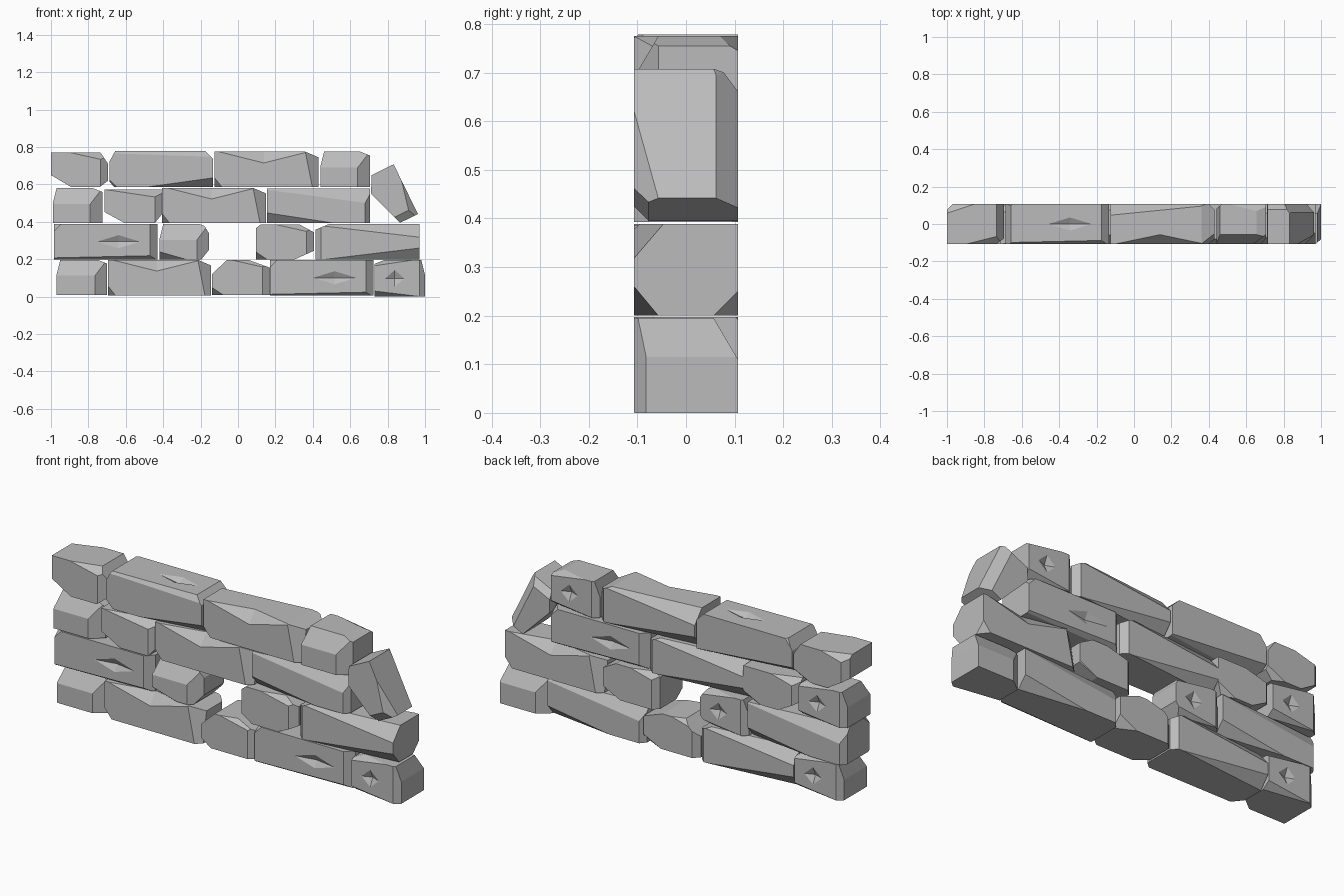
import bpy
import bmesh
import math
from mathutils import Vector

default_cube = bpy.data.objects.get("Cube")
if default_cube:
    bpy.data.objects.remove(default_cube, do_unlink=True)

GREY = (.5, .5, .5, 1)
stone_grey = bpy.data.materials.new("stone_grey")
stone_grey.use_nodes = True
stone_grey.diffuse_color = GREY
shader = next(n for n in stone_grey.node_tree.nodes if n.type == "BSDF_PRINCIPLED")
shader.inputs["Base Color"].default_value = GREY
shader.inputs["Roughness"].default_value = .9

HALF_DEPTH = .107

# Each stone kind: chips as signed depths from a corner (zero means a whole edge),
# and one dent as (relative position, radii)
KINDS = {
    "long_dented": {
        "chips": [(-.6, .05, .08), (.36, .05, -.055), (.04, -.04, 0),
                  (-.025, .03, 0), (-.04, -.05, .04), (.9, -.03, -.02)],
        "dent": ((.25, -1, 0), (.115, .02, .035)),
    },
    "long_chipped": {
        "chips": [(-.6, .06, .07), (-.5, .05, -.06), (.07, -.06, .35),
                  (-.04, -.05, -.05), (.07, 0, .03), (.03, .03, 0)],
        "dent": ((-.05, -1, 1), (.24, .05, .06)),
    },
    "short_dented": {
        "chips": [(0, .05, .085), (-.065, .05, 0), (.02, 0, .08),
                  (-.25, -.04, -.03), (-.05, 0, .02), (-.2, -.05, .03),
                  (.03, -.025, 0)],
        "dent": ((-.2, -1, 0), (.05, .02, .045)),
    },
    "short_angular": {
        "chips": [(-.06, -.05, -.04), (.04, -.03, 0), (-.03, .03, 0),
                  (.1, .05, -.05), (.2, -.05, .045), (-.15, .05, .04)],
        "dent": None,
    },
}


def turned(v):
    """Half turn about the upright axis."""
    return (-v[0], -v[1], v[2])


def rolled(v):
    """Quarter roll that brings the front face to the top."""
    return (v[0], v[2], -v[1])


def plain(v):
    return tuple(v)


def chip(bm, half, depths):
    """Slice off one corner or edge with a plane and cap the cut."""
    normal = Vector([1 / d if d else 0 for d in depths])
    corner = Vector([math.copysign(h, d) if d else 0 for h, d in zip(half, depths)])
    axis = next(i for i, d in enumerate(depths) if d)
    corner[axis] -= depths[axis]
    result = bmesh.ops.bisect_plane(
        bm, geom=bm.verts[:] + bm.edges[:] + bm.faces[:], dist=1e-5,
        plane_co=corner, plane_no=normal.normalized(), clear_outer=True)
    edges = [e for e in result["geom_cut"]
             if isinstance(e, bmesh.types.BMEdge) and e.is_boundary]
    if edges:
        bmesh.ops.holes_fill(bm, edges=edges, sides=0)


def make_object(name, bm):
    bmesh.ops.recalc_face_normals(bm, faces=bm.faces[:])
    mesh = bpy.data.meshes.new(name)
    bm.to_mesh(mesh)
    bm.free()
    mesh.materials.append(stone_grey)
    obj = bpy.data.objects.new(name, mesh)
    bpy.context.collection.objects.link(obj)
    return obj


def carve_dent(obj, centre, radii):
    """Carve a shallow diamond hollow with an octahedron."""
    bm = bmesh.new()
    bmesh.ops.create_uvsphere(bm, u_segments=4, v_segments=2, radius=1)
    bmesh.ops.scale(bm, vec=radii, verts=bm.verts[:])
    bmesh.ops.translate(bm, vec=centre, verts=bm.verts[:])
    cutter = make_object("dent_cutter", bm)
    cutter.hide_render = True
    modifier = obj.modifiers.new("dent", "BOOLEAN")
    modifier.operation = "DIFFERENCE"
    modifier.solver = "EXACT"
    modifier.object = cutter
    bpy.context.view_layer.update()
    evaluated = obj.evaluated_get(bpy.context.evaluated_depsgraph_get())
    carved = bpy.data.meshes.new_from_object(evaluated)
    obj.modifiers.remove(modifier)
    obj.data = carved
    bpy.data.objects.remove(cutter, do_unlink=True)


def stone(name, kind, left, right, low, high, pose=plain, extra=()):
    """Chipped block filling a span; extra chips are in final orientation."""
    half = Vector(((right - left) / 2, HALF_DEPTH, (high - low) / 2))
    bm = bmesh.new()
    bmesh.ops.create_cube(bm, size=2)
    bmesh.ops.scale(bm, vec=half, verts=bm.verts[:])
    for depths in [pose(c) for c in KINDS[kind]["chips"]] + list(extra):
        chip(bm, half, depths)
    obj = make_object(name, bm)
    if KINDS[kind]["dent"]:
        position, radii = KINDS[kind]["dent"]
        centre = Vector([p * h for p, h in zip(pose(position), half)])
        carve_dent(obj, centre, [abs(r) for r in pose(radii)])
    obj.location = ((left + right) / 2, 0, (low + high) / 2)
    return obj


# Bottom course
stone("bottom_stone_a", "short_dented", -.97, -.7, .01, .197, turned)
stone("bottom_stone_b", "long_chipped", -.695, -.145, .007, .197)
stone("bottom_stone_c", "short_angular", -.14, .17, .01, .195,
      extra=[(-.08, 0, .075), (.11, 0, .04)])
stone("bottom_stone_d", "long_dented", .17, .725, .005, .197)
stone("bottom_stone_e", "short_dented", .73, 1, 0, .195)

# Second course, with the gap in the middle
stone("second_stone_a", "long_dented", -.985, -.43, .2, .388)
stone("second_stone_b", "short_dented", -.42, -.155, .2, .388, turned,
      [(.04, 0, -.05), (-.14, -.05, -.04), (.03, 0, .05)])
stone("second_stone_c", "short_angular", .095, .405, .2, .385,
      extra=[(.075, 0, .04), (.1, 0, -.045), (-.025, 0, .02)])
stone("second_stone_d", "long_chipped", .415, .97, .2, .388, turned)

# Third course
stone("third_stone_a", "short_dented", -.99, -.725, .393, .58, turned)
stone("third_stone_b", "short_angular", -.715, -.405, .393, .572,
      extra=[(-.11, 0, -.06), (.04, 0, -.05), (.3, -.05, .045)])
stone("third_stone_c", "long_chipped", -.405, .15, .393, .582)
stone("third_stone_d", "long_dented", .155, .705, .393, .578, turned)

# Top course
stone("top_stone_a", "short_angular", -1, -.695, .585, .77,
      extra=[(.04, 0, .06), (.045, 0, -.035), (-.11, 0, -.065)])
stone("top_stone_b", "long_dented", -.687, -.135, .585, .778, rolled,
      [(-.03, 0, .055), (-.04, -.05, -.04)])
stone("top_stone_c", "long_chipped", -.125, .43, .585, .775)
stone("top_stone_d", "short_dented", .44, .705, .585, .775, turned)

# Fallen stone leaning against the end
leaning = stone("leaning_stone", "short_angular", .67, .966, .448, .624,
                extra=[(-.085, 0, -.045), (.2, 0, -.07), (0, .045, .045)])
leaning.rotation_euler.y = math.radians(64)
